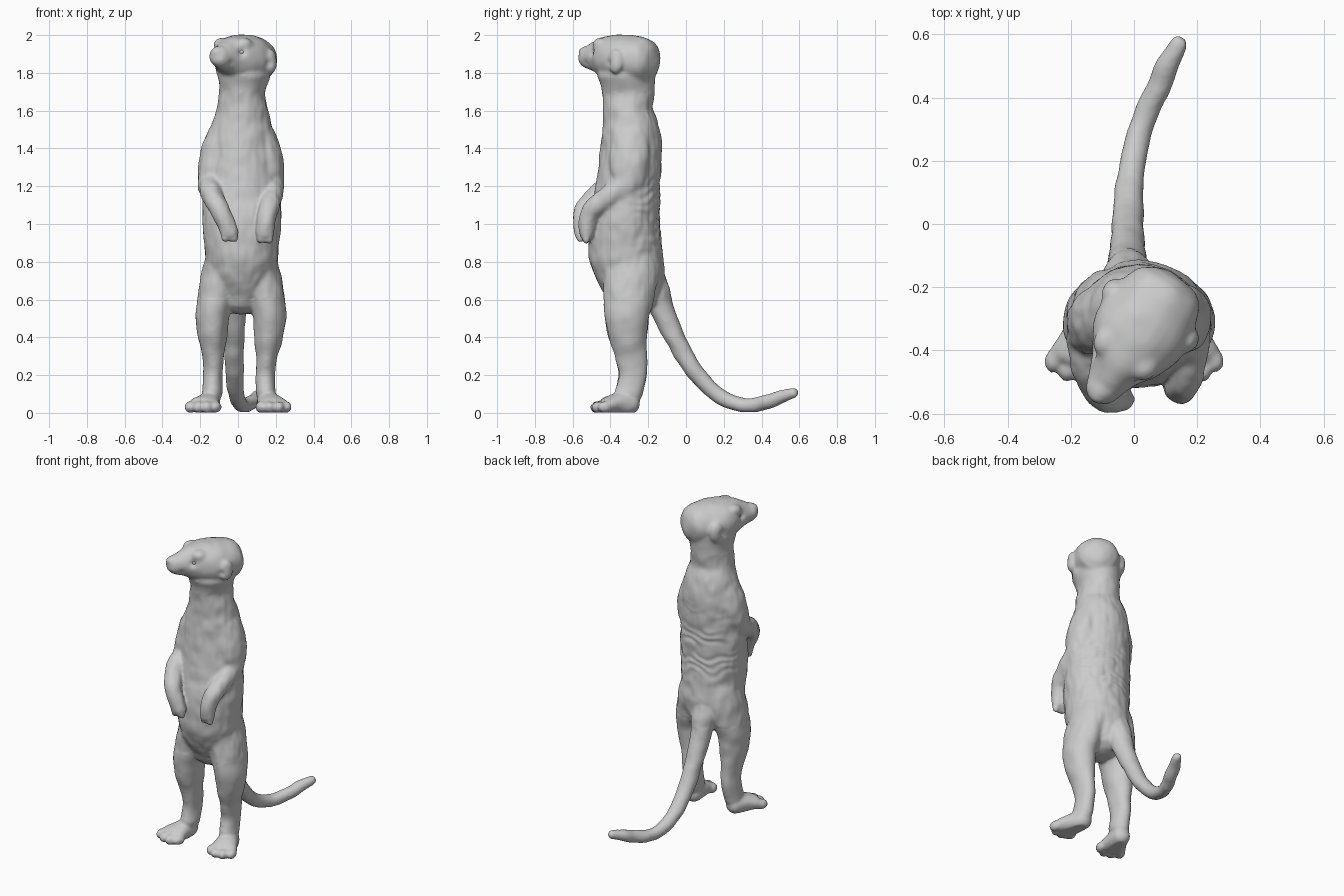
import bpy, bmesh, math
from mathutils import Vector, Matrix, noise

if "Cube" in bpy.data.objects:
    bpy.data.objects.remove(bpy.data.objects["Cube"])

bm = bmesh.new()


def catmull(p, n=5):
    """Smooth a list of (x, y, z, half_width, half_depth) sections."""
    p = [Vector(q) for q in p]
    out = []
    for i in range(len(p) - 1):
        a, b, c, d = p[max(i - 1, 0)], p[i], p[i + 1], p[min(i + 2, len(p) - 1)]
        for k in range(n):
            t = k / n
            out.append(0.5 * (2 * b + (c - a) * t + (2 * a - 5 * b + 4 * c - d) * t * t
                              + (3 * b - a - 3 * c + d) * t ** 3))
    return out + [p[-1]]


def tube(sections, ref, dome=0.7, sides=28):
    """Elliptical loft with rounded ends; half_depth lies along ref."""
    pts = catmull(sections)
    pos = [Vector(q[:3]) for q in pts]
    rings = []
    last = len(pts) - 1
    for i, q in enumerate(pts):
        tan = (pos[min(i + 1, last)] - pos[max(i - 1, 0)]).normalized()
        v = (Vector(ref) - tan * tan.dot(Vector(ref))).normalized()
        u = v.cross(tan)
        steps = [(0, 1)]
        if i in (0, last):
            sign = -1 if i == 0 else 1
            r = min(q[3], q[4]) * dome
            steps = [(sign * r * math.sin(a), math.cos(a)) for a in (0, 0.5, 0.95, 1.35)]
            if i == 0:
                steps.reverse()
        for off, s in steps:
            rings.append([bm.verts.new(pos[i] + tan * off
                          + u * q[3] * s * math.cos(2 * math.pi * k / sides)
                          + v * q[4] * s * math.sin(2 * math.pi * k / sides))
                          for k in range(sides)])
    for a, b in zip(rings, rings[1:]):
        for k in range(sides):
            j = (k + 1) % sides
            bm.faces.new((a[k], a[j], b[j], b[k]))
    bm.faces.new(rings[0][::-1])
    bm.faces.new(rings[-1])


def blob(loc, size, rot=0.0):
    m = Matrix.Translation(loc) @ Matrix.Rotation(rot, 4, 'Z') @ Matrix.Diagonal((*size, 1))
    bmesh.ops.create_uvsphere(bm, u_segments=16, v_segments=10, radius=1, matrix=m)


X, Y, Z = (1, 0, 0), (0, 1, 0), (0, 0, 1)

# Torso and neck
tube([(.015, -.28, .62, .14, .14), (.018, -.29, .72, .178, .178), (.02, -.32, .85, .193, .194),
      (.02, -.325, 1.0, .207, .186), (.02, -.312, 1.15, .205, .172), (.018, -.297, 1.3, .19, .164),
      (.018, -.29, 1.42, .178, .16), (.02, -.295, 1.52, .16, .146), (.022, -.307, 1.6, .137, .13),
      (.022, -.305, 1.7, .119, .137), (.03, -.315, 1.8, .143, .155)], Y)

# Head, turned toward -x
fwd = Vector((-.55, -.84, 0)).normalized()
side = Vector((.84, -.55, 0)).normalized()
yaw = math.atan2(side.y, side.x)


def on_head(t, s, z):
    return Vector((.04, -.31, z)) + fwd * t + side * s


head = [(-.09, 1.868, .13, .122), (0, 1.87, .152, .133), (.07, 1.88, .147, .122),
        (.14, 1.885, .113, .106), (.195, 1.885, .078, .082), (.24, 1.885, .06, .064),
        (.262, 1.89, .052, .055)]
tube([(*on_head(t, 0, z), w, h) for t, z, w, h in head], Z)
blob(on_head(.28, 0, 1.91), (.03, .025, .025), yaw)
for s in (-1, 1):
    blob(on_head(-.02, s * .147, 1.86), (.026, .045, .062), yaw)     # ears
    blob(on_head(.12, s * .07, 1.95), (.042, .05, .034), yaw)        # brows

# Arms
right_arm = [(.09, -.3, 1.56, .05, .07), (.125, -.30, 1.46, .075, .1), (.16, -.3, 1.33, .08, .105),
             (.172, -.32, 1.21, .07, .085), (.175, -.42, 1.135, .057, .057), (.16, -.5, 1.07, .05, .05),
             (.145, -.522, .99, .047, .045), (.142, -.525, .945, .046, .038)]
left_arm = [(-.05, -.3, 1.56, .05, .07), (-.088, -.30, 1.46, .075, .1), (-.125, -.31, 1.34, .08, .1),
            (-.14, -.35, 1.22, .072, .08), (-.14, -.46, 1.16, .056, .056), (-.1, -.535, 1.08, .05, .05),
            (-.06, -.552, 1.0, .047, .045), (-.042, -.555, .95, .046, .038)]
for arm in (right_arm, left_arm):
    tube(arm, (0, 1, .4))
    x, y, z = arm[-1][:3]
    for k in (-1, 0, 1):                                             # fingers
        tube([(x + k * .024, y, z, .018, .022), (x + k * .025, y - .004, z - .035, .016, .018)], Y)

# Legs, feet and toes
for s in (-1, 1):
    def mx(x, z=0):
        return .002 + .014 * min(1, z / .5) + s * x
    leg = [(.075, -.3, .9, .09, .13), (.1, -.293, .76, .1, .145), (.125, -.3, .64, .1, .135),
           (.15, -.312, .52, .088, .118), (.148, -.305, .4, .075, .1), (.141, -.29, .3, .055, .083),
           (.139, -.283, .2, .05, .073), (.143, -.305, .1, .052, .072)]
    tube([(mx(r[0], r[2]), *r[1:]) for r in leg], Y)
    foot = [(.145, -.285, .048, .052, .052), (.165, -.35, .05, .066, .056), (.185, -.42, .04, .085, .043)]
    tube([(mx(x), *r) for x, *r in foot], Z)
    for x, y in ((.12, -.45), (.163, -.468), (.212, -.46), (.254, -.43)):
        blob((mx(x), y, .03), (.029, .04, .031), s * .25)

# Tail
tail = [(-.01, -.21, .77, .07, .07), (-.015, -.172, .67, .078, .08), (-.02, -.135, .57, .065, .065),
        (-.02, -.075, .43, .053, .054), (-.02, .025, .25, .047, .048), (-.01, .155, .105, .041, .041),
        (.02, .3, .042, .038, .038), (.075, .43, .058, .037, .037), (.11, .51, .088, .035, .035),
        (.145, .575, .108, .028, .028)]
tube(tail, X)

# Fuse the parts into one smooth skin
bmesh.ops.recalc_face_normals(bm, faces=bm.faces)
raw = bpy.data.meshes.new("body_parts")
bm.to_mesh(raw)
bm.free()
body = bpy.data.objects.new("body", raw)
bpy.context.collection.objects.link(body)
rem = body.modifiers.new("fuse", 'REMESH')
rem.mode = 'VOXEL'
rem.voxel_size = .009
smo = body.modifiers.new("soften", 'SMOOTH')
smo.factor = .5
smo.iterations = 12
dg = bpy.context.evaluated_depsgraph_get()
skin = bpy.data.meshes.new_from_object(body.evaluated_get(dg))
body.modifiers.clear()
body.data = skin

# Eye sockets, ear hollows, mouth corners, back folds and fur relief
dents = [(on_head(.17, s * .09, 1.91), .022, .016) for s in (-1, 1)]
dents += [(on_head(.015, s * .165, 1.85), .022, .012) for s in (-1, 1)]
dents += [(on_head(.23, s * .06, 1.85), .02, .006) for s in (-1, 1)]
moves = []
for v in skin.vertices:
    co, n = v.co, v.normal
    d = .002 + .005 * noise.noise(co * 13)
    if co.z < 1.7 and co.z > .6:
        back = max(0, min(1, (co.y + .32) * 6))
        band = math.exp(-((co.z - 1.08) / .2) ** 2)
        d += .003 * back * band * math.sin(co.z * 85 + 9 * noise.noise(co * 8))
        d += .003 * noise.noise(Vector((co.x * 30, co.y * 30, co.z * 14)))
    for c, r, depth in dents:
        d -= depth * math.exp(-((co - c).length / r) ** 2)
    moves.append(co + n * d)
for v, p in zip(skin.vertices, moves):
    p.z = max(p.z, .002)
    v.co = p
for p in skin.polygons:
    p.use_smooth = True

# Eyes, set deep in the sockets
for s, name in ((-1, "left_eye"), (1, "right_eye")):
    bpy.ops.mesh.primitive_uv_sphere_add(segments=16, ring_count=10, radius=.016,
                                         location=on_head(.152, s * .072, 1.91))
    bpy.context.object.name = name
    bpy.ops.object.shade_smooth()
